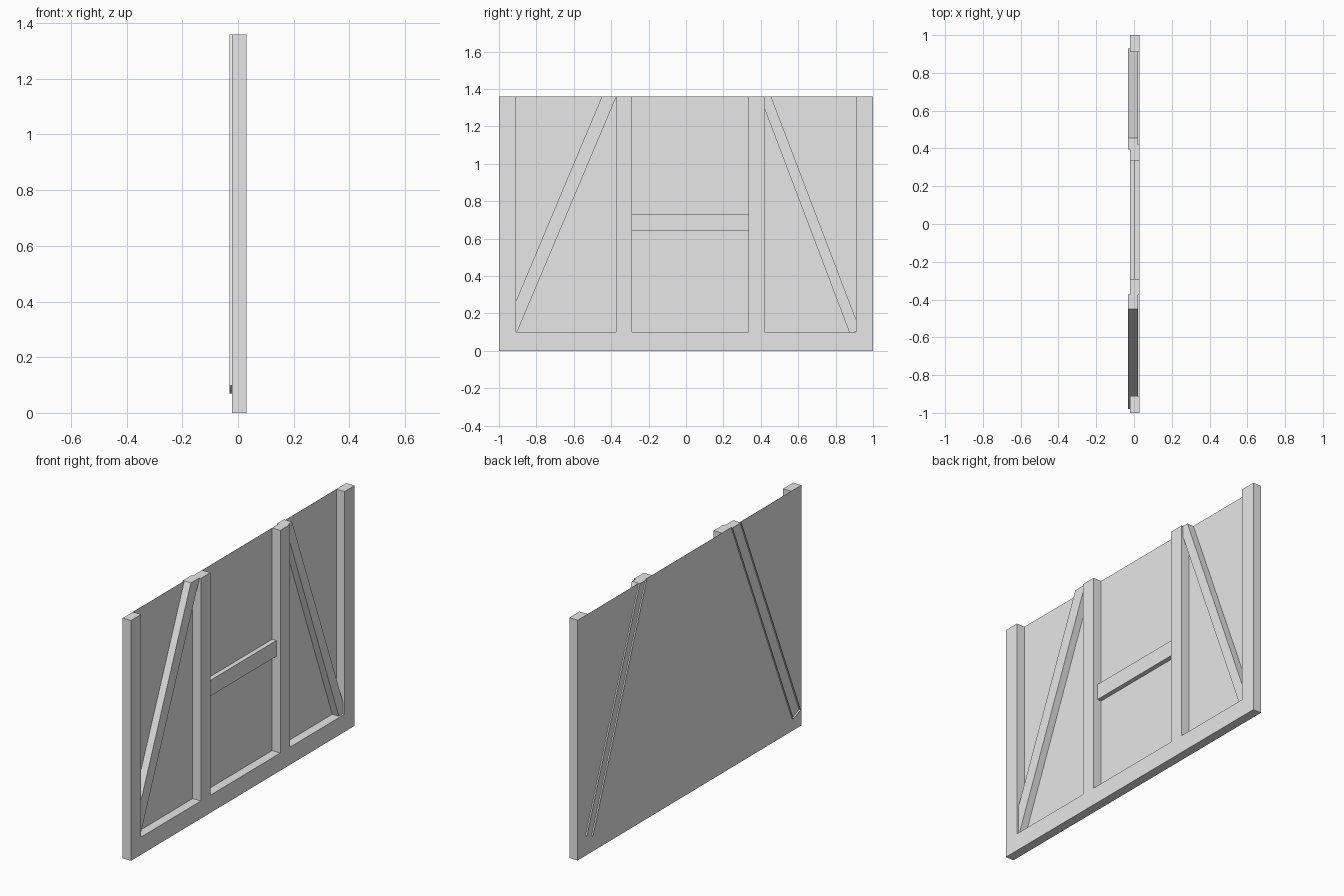
import bpy
import bmesh

cube = bpy.data.objects.get("Cube")
if cube:
    bpy.data.objects.remove(cube, do_unlink=True)

HEIGHT = 1.36
BACK, FRONT = -0.022, 0.03

grey = bpy.data.materials.new("plain grey")
grey.use_nodes = True
grey.diffuse_color = (0.8, 0.8, 0.8, 1)
grey.node_tree.nodes["Principled BSDF"].inputs["Base Color"].default_value = (0.8, 0.8, 0.8, 1)


def prism(name, outline, x0, x1, open_back=False):
    """Extrude a (y, z) outline from x0 to x1."""
    bm = bmesh.new()
    base = bm.faces.new([bm.verts.new((x0, y, z)) for y, z in outline])
    front = bmesh.ops.extrude_face_region(bm, geom=[base], use_keep_orig=True)
    moved = [v for v in front["geom"] if isinstance(v, bmesh.types.BMVert)]
    bmesh.ops.translate(bm, verts=moved, vec=(x1 - x0, 0, 0))
    bmesh.ops.recalc_face_normals(bm, faces=bm.faces[:])
    if open_back:
        rear = [f for f in bm.faces if f.normal.x < -0.9]
        bmesh.ops.delete(bm, geom=rear, context="FACES")
    mesh = bpy.data.meshes.new(name)
    bm.to_mesh(mesh)
    bm.free()
    mesh.materials.append(grey)
    obj = bpy.data.objects.new(name, mesh)
    bpy.context.collection.objects.link(obj)
    return obj


def board(name, y0, y1, z0, z1, x0=BACK, x1=FRONT):
    return prism(name, [(y0, z0), (y1, z0), (y1, z1), (y0, z1)], x0, x1)


# Thin wall sheet behind the framing
board("wall_sheet", -1, 1, 0, HEIGHT, BACK, BACK + 0.001)

# Bottom sill and upright posts
SILL = 0.1
board("bottom_sill", -1, 1, 0, SILL)
posts = {"front_end_post": (-1, -0.91), "front_inner_post": (-0.375, -0.29),
         "back_inner_post": (0.335, 0.42), "back_end_post": (0.91, 1)}
for name, (y0, y1) in posts.items():
    board(name, y0, y1, SILL, HEIGHT)

# Shallow middle rail between the inner posts
board("middle_rail", -0.29, 0.335, 0.64, 0.73, BACK, 0.005)

# Diagonal braces, pushed through the sheet, square cut below and level above
braces = {"front_brace": [(-0.98, 0.098), (-0.916, 0.07), (-0.372, HEIGHT), (-0.45, HEIGHT)],
          "back_brace": [(0.93, 0.113), (0.876, 0.092), (0.395, HEIGHT), (0.455, HEIGHT)]}
for name, outline in braces.items():
    prism(name, outline, -0.031, 0.02, open_back=True)
